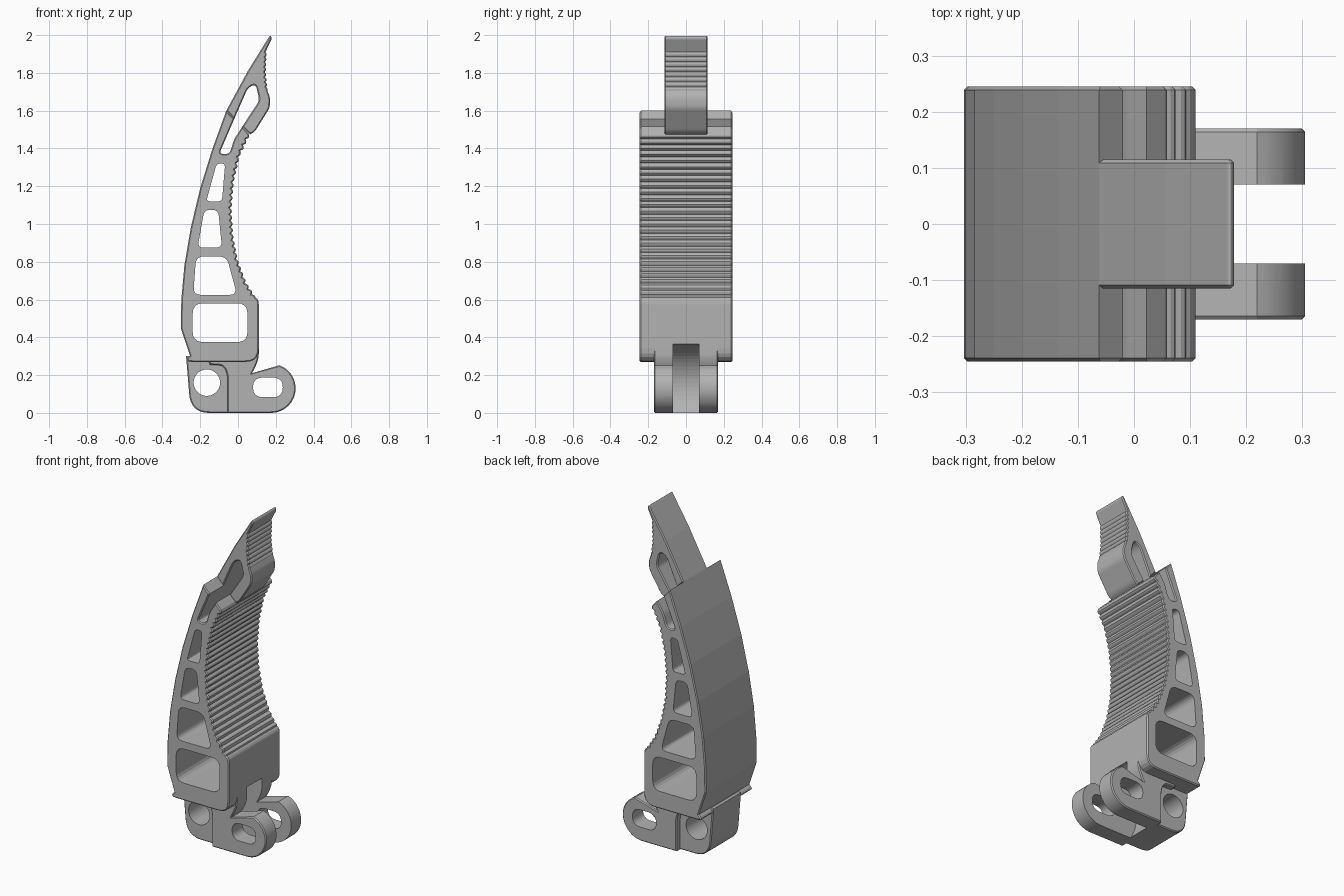
import bpy, bmesh, math
from mathutils import Vector

cube = bpy.data.objects.get("Cube")
if cube:
    bpy.data.objects.remove(cube)

grey = bpy.data.materials.new("plain grey")
grey.use_nodes = True
grey.diffuse_color = (0.45, 0.45, 0.45, 1)
grey.node_tree.nodes["Principled BSDF"].inputs["Base Color"].default_value = grey.diffuse_color


def rounded(corners, radius, steps=5):
    """Closed (x, z) outline with each corner rounded; a third value overrides the radius."""
    out = []
    for i, c in enumerate(corners):
        p = Vector(c[:2])
        r = c[2] if len(c) > 2 else radius
        if r == 0:
            out.append(p)
            continue
        a = Vector(corners[i - 1][:2]) - p
        b = Vector(corners[(i + 1) % len(corners)][:2]) - p
        start = p + a.normalized() * min(r, a.length * 0.48)
        end = p + b.normalized() * min(r, b.length * 0.48)
        for k in range(steps + 1):
            t = k / steps
            out.append(start * (1 - t) ** 2 + p * 2 * t * (1 - t) + end * t * t)
    return out


def circle(x, z, r, n=40):
    return [Vector((x + r * math.cos(math.tau * i / n), z + r * math.sin(math.tau * i / n)))
            for i in range(n)]


def ridges(path, count, depth):
    """Row of rounded grip ridges following a path upwards, bumps towards +x."""
    path = [Vector(p) for p in path]
    lengths = [(b - a).length for a, b in zip(path, path[1:])]
    steps, out = count * 4, []
    for i in range(steps + 1):
        d, k = sum(lengths) * i / steps, 0
        while k < len(lengths) - 1 and d > lengths[k]:
            d -= lengths[k]
            k += 1
        along = (path[k + 1] - path[k]).normalized()
        outward = Vector((along.y, -along.x))
        valley = 1 - abs(math.sin(math.pi * i / 4))
        out.append(path[k] + along * d - outward * depth * valley)
    return out


def inset(loop, amount):
    """Shift a counter-clockwise loop inwards."""
    out = []
    for i, p in enumerate(loop):
        a = (p - loop[i - 1]).normalized()
        b = (loop[(i + 1) % len(loop)] - p).normalized()
        n1, n2 = Vector((-a.y, a.x)), Vector((-b.y, b.x))
        out.append(p + (n1 + n2) * amount / max(1 + n1.dot(n2), 0.4))
    return out


def plate(name, outline, half, holes=(), bevel=0.006, smooth=0):
    """Extrude an outline with holes along y, with chamfered outer rims."""
    loop = [Vector(p) for p in outline]
    loop = [p for i, p in enumerate(loop) if (p - loop[i - 1]).length > 1e-4]
    area = sum(loop[i - 1].x * p.y - p.x * loop[i - 1].y for i, p in enumerate(loop))
    if area < 0:
        loop.reverse()
    bm = bmesh.new()

    def ring(points, y):
        return [bm.verts.new((p.x, y, p.y)) for p in points]

    def bridge(r, s):
        for i in range(len(r)):
            bm.faces.new((r[i - 1], r[i], s[i], s[i - 1]))

    if bevel:
        inner = inset(loop, bevel)
        rings = [ring(inner, -half), ring(loop, bevel - half),
                 ring(loop, half - bevel), ring(inner, half)]
    else:
        rings = [ring(loop, -half), ring(loop, half)]
    for r, s in zip(rings, rings[1:]):
        bridge(r, s)
    caps = [[rings[0]], [rings[-1]]]
    for h in holes:
        front, back = ring(h, -half), ring(h, half)
        bridge(front, back)
        caps[0].append(front)
        caps[1].append(back)
    for cap, side in zip(caps, (-1, 1)):
        edges = [bm.edges.get((r[i - 1], r[i])) for r in cap for i in range(len(r))]
        bmesh.ops.triangle_fill(bm, edges=edges, use_beauty=True, normal=(0, side, 0))
    bmesh.ops.recalc_face_normals(bm, faces=bm.faces)
    mesh = bpy.data.meshes.new(name)
    bm.to_mesh(mesh)
    bm.free()
    mesh.materials.append(grey)
    obj = bpy.data.objects.new(name, mesh)
    bpy.context.collection.objects.link(obj)
    if smooth:
        bpy.ops.object.select_all(action='DESELECT')
        obj.select_set(True)
        bpy.context.view_layer.objects.active = obj
        bpy.ops.object.shade_smooth_by_angle(angle=math.radians(smooth))
    return obj


# Window walls shared by the top of the body and the tip
slot_back, slot_front = (-0.02, 1.556, 0), (0.022, 1.515, 0)
cut_back, cut_front = (-0.062, 1.6, 0), (0.065, 1.475, 0)

# Curved main body: ridged grip in front, faceted back, open slot at the top
grip = ridges([(0.1, 0.605), (0.045, 0.69), (0.0, 0.81), (-0.025, 0.94), (-0.033, 1.08),
               (-0.02, 1.23), (0.01, 1.36), (0.065, 1.475)], 27, 0.011)
lower = rounded([(-0.292, 0.27, 0.05), (0.11, 0.27, 0.07), (0.11, 0.59, 0.02),
                 (0.1, 0.605, 0)], 0.05)
upper = rounded([slot_front, (-0.02, 1.45, 0.02), (-0.045, 1.37), (-0.1, 1.37),
                 slot_back, cut_back], 0.025)
back = [(-0.135, 1.4), (-0.2, 1.19), (-0.25, 0.98), (-0.284, 0.78), (-0.3, 0.6), (-0.303, 0.45)]
windows = [
    rounded([(-0.24, 0.375), (0.05, 0.375), (0.05, 0.58), (-0.24, 0.58)], 0.055),
    rounded([(-0.237, 0.625), (-0.005, 0.625), (-0.06, 0.828), (-0.222, 0.828)], 0.04),
    rounded([(-0.214, 0.875), (-0.085, 0.875), (-0.105, 1.075), (-0.178, 1.075)], 0.03),
    rounded([(-0.168, 1.12), (-0.085, 1.12), (-0.068, 1.32), (-0.113, 1.32)], 0.02),
]
body = plate("grip_body", lower + grip[1:] + upper + back, 0.245, windows)

# Narrow pointed tip with its own small ridges
tip_ridges = ridges([(0.158, 1.7), (0.148, 1.8), (0.152, 1.91)], 8, 0.007)
nose = rounded([cut_front, (0.09, 1.49, 0.02), (0.168, 1.615), (0.17, 1.67), (0.158, 1.7, 0)], 0.02)
point = rounded([(0.18, 1.985, 0.01), (0.17, 2.0, 0.01), (0.055, 1.815, 0), cut_back, slot_back,
                 (0.052, 1.72), (0.093, 1.742), (0.114, 1.655), slot_front], 0.025)
plate("tip", nose + tip_ridges[1:] + point, 0.115)

# Rear hinge barrel with a round pin hole
barrel = plate("hinge_barrel",
               rounded([(-0.275, 0.3, 0), (-0.25, 0.0, 0.1), (0.0, 0.0, 0), (0.0, 0.3, 0)], 0.05, 10),
               0.135, [circle(-0.165, 0.16, 0.07)], smooth=20)

# Forked ears with oblong pin holes
ear_end = [Vector((0.175 + 0.13 * math.cos(a), 0.13 + 0.13 * math.sin(a)))
           for a in (math.radians(-90 + 8 * i) for i in range(21))]
ear_top = rounded([(0.11, 0.27, 0.07), (0.11, 0.36, 0), (-0.16, 0.3, 0), (-0.15, 0.255, 0),
                   (-0.055, 0.25, 0.09), (-0.055, 0.0, 0)], 0.05, 8)
oblong = rounded([(0.08, 0.083), (0.237, 0.083), (0.237, 0.187), (0.08, 0.187)], 0.055, 8)
ears = plate("hinge_ears", ear_end + ear_top, 0.17, [oblong], smooth=20)

# Round-backed gap between the ears, also notching the body
cutter = plate("ear_gap_cutter", circle(0.16, 0.135, 0.235, 64), 0.07, bevel=0)
cutter.hide_render = True
for part in (body, barrel, ears):
    mod = part.modifiers.new("ear gap", 'BOOLEAN')
    mod.operation, mod.object, mod.solver = 'DIFFERENCE', cutter, 'EXACT'
    bpy.context.view_layer.objects.active = part
    bpy.ops.object.modifier_apply(modifier=mod.name)
bpy.data.objects.remove(cutter)
